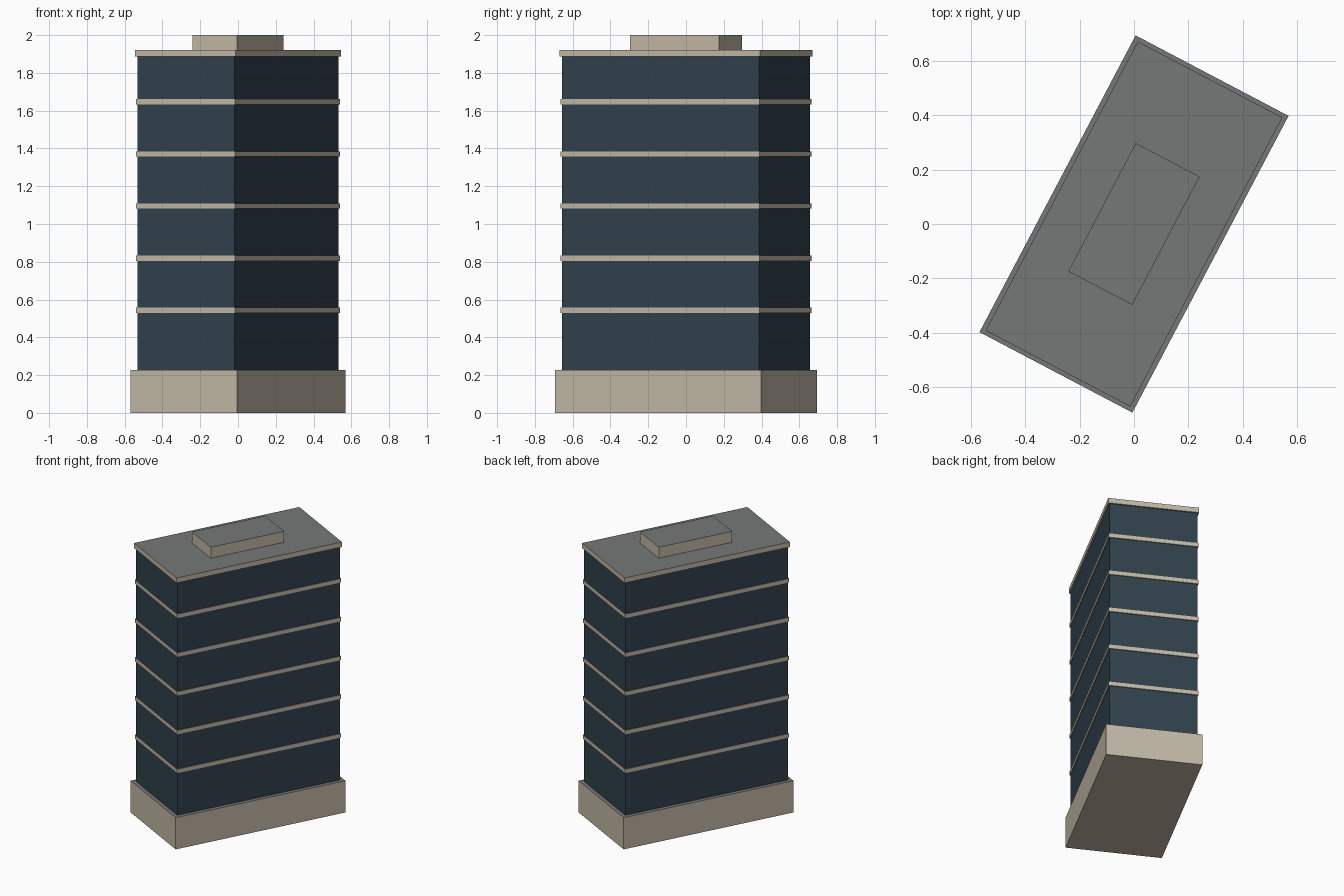
import bpy
import math

if "Cube" in bpy.data.objects:
    bpy.data.objects.remove(bpy.data.objects["Cube"])

TURN = math.radians(-27.75)


def material(name, rgb):
    m = bpy.data.materials.new(name)
    m.diffuse_color = (*rgb, 1.0)
    m.use_nodes = True
    m.node_tree.nodes["Principled BSDF"].inputs["Base Color"].default_value = m.diffuse_color
    return m


stone = material("beige_stone", (0.54, 0.48, 0.38))
glass = material("dark_blue_glass", (0.03, 0.053, 0.073))
roof = material("grey_roof", (0.18, 0.185, 0.185))


def block(name, width, length, z0, z1, wall, top):
    """Turned box with one colour on its walls and another on its top."""
    bpy.ops.mesh.primitive_cube_add(size=1, location=(0, 0, (z0 + z1) / 2),
                                    rotation=(0, 0, TURN))
    ob = bpy.context.object
    ob.name = name
    ob.scale = (width, length, z1 - z0)
    bpy.ops.object.transform_apply(location=False, rotation=False, scale=True)
    ob.data.materials.append(wall)
    ob.data.materials.append(top)
    for face in ob.data.polygons:
        face.material_index = 1 if face.normal.z > 0.5 else 0
    return ob


# Ground floor podium and glazed tower
block("podium", 0.635, 1.232, 0.0, 0.226, stone, roof)
block("glass_tower", 0.581, 1.18, 0.226, 1.886, glass, roof)

# Floor bands around the tower
for i in range(5):
    z = 0.543 + 0.276 * i
    block(f"floor_band_{i + 1}", 0.593, 1.192, z - 0.014, z + 0.014, stone, roof)

# Roof slab and plant room
block("roof_slab", 0.60, 1.20, 1.886, 1.922, stone, roof)
block("roof_plant_room", 0.265, 0.532, 1.922, 2.0, stone, roof)
